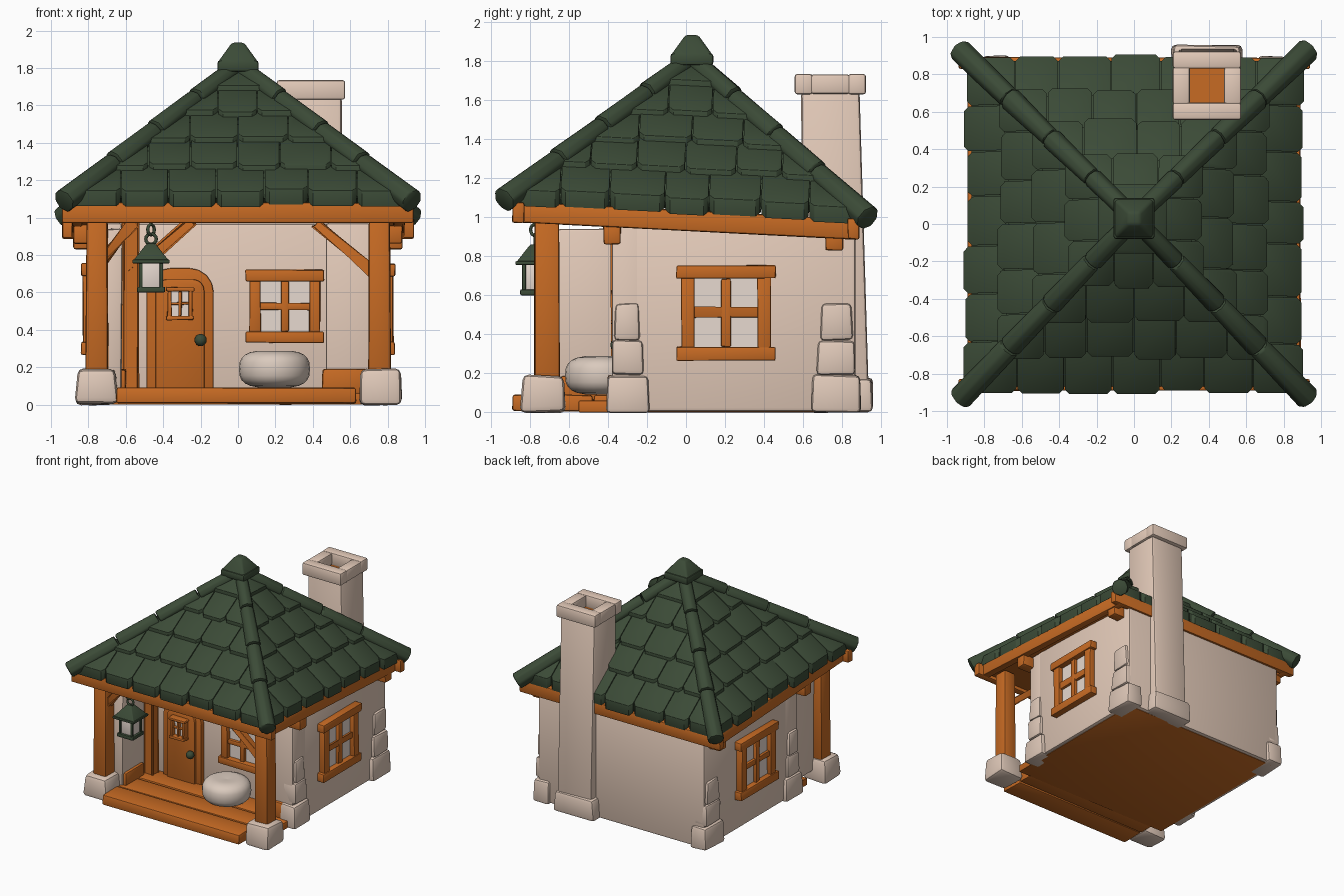
import bpy, bmesh, math, random
from mathutils import Matrix, Vector

random.seed(4)
if "Cube" in bpy.data.objects:
    bpy.data.objects.remove(bpy.data.objects["Cube"])


def material(name, r, g, b):
    m = bpy.data.materials.new(name)
    m.use_nodes = True
    m.diffuse_color = (r, g, b, 1)
    bsdf = next(n for n in m.node_tree.nodes if n.type == 'BSDF_PRINCIPLED')
    bsdf.inputs["Base Color"].default_value = (r, g, b, 1)
    bsdf.inputs["Roughness"].default_value = 0.9
    return m


GREEN = material("roof green", 0.044, 0.07, 0.038)
WOOD = material("orange wood", 0.57, 0.145, 0.017)
PLASTER = material("beige plaster", 0.78, 0.6, 0.49)
STONE = material("pale stone", 0.74, 0.58, 0.48)
PANE = material("window cream", 0.84, 0.73, 0.66)
LINEN = material("cushion linen", 0.7, 0.59, 0.51)


def finish(name, bm, mat, bevel=0.0, jitter=0.0):
    """Turn a bmesh into a softly bevelled object."""
    for v in bm.verts:
        v.co += Vector([random.uniform(-jitter, jitter) for _ in range(3)])
    if bevel:
        bmesh.ops.bevel(bm, geom=bm.edges[:], offset=bevel, segments=2,
                        profile=0.5, affect='EDGES', clamp_overlap=True)
    bmesh.ops.recalc_face_normals(bm, faces=bm.faces[:])
    mesh = bpy.data.meshes.new(name)
    bm.to_mesh(mesh)
    bm.free()
    mesh.materials.append(mat)
    ob = bpy.data.objects.new(name, mesh)
    bpy.context.scene.collection.objects.link(ob)
    bpy.ops.object.select_all(action='DESELECT')
    ob.select_set(True)
    bpy.context.view_layer.objects.active = ob
    bpy.ops.object.shade_smooth_by_angle(angle=math.radians(40))
    return ob


def add_box(bm, x, y, z, frame=Matrix(), taper=1.0):
    """Box from (low, high) ranges; taper scales its top."""
    size = [r[1] - r[0] for r in (x, y, z)]
    mid = [(r[0] + r[1]) / 2 for r in (x, y, z)]
    new = bmesh.ops.create_cube(bm, size=1)["verts"]
    for v in new:
        k = taper if v.co.z > 0 else 1
        v.co = frame @ Vector((mid[0] + v.co.x * size[0] * k,
                               mid[1] + v.co.y * size[1] * k, mid[2] + v.co.z * size[2]))
    return new


def box(name, mat, x, y, z, bevel=0.012, jitter=0.004, frame=Matrix(), taper=1.0):
    bm = bmesh.new()
    add_box(bm, x, y, z, frame, taper)
    return finish(name, bm, mat, bevel, jitter)


def beam(name, a, b, w):
    a, b = Vector(a), Vector(b)
    frame = Matrix.Translation(a) @ (b - a).to_track_quat('Z', 'Y').to_matrix().to_4x4()
    box(name, WOOD, (-w, w), (-w, w), (0, (b - a).length), 0.01, 0.003, frame)


def around(c, h):
    return (c - h, c + h)


# Roof: a square pyramid with its tip a little back, sinking towards the back
APEX_Y, APEX_Z, SLOPE, EAVE = 0.03, 1.8, 0.83, 0.9


def lean(p):
    reach = max(abs(p.x), abs(p.y)) / EAVE
    return Vector((p.x, p.y + APEX_Y * (1 - reach), p.z - 0.05 * p.y))


def roof_point(side, u, d, h):
    return lean(Matrix.Rotation(side * math.pi / 2, 3, 'Z') @ Vector((u, -d, APEX_Z - SLOPE * d + h)))


bm = bmesh.new()
base = [bm.verts.new(roof_point(s, -0.87, 0.87, -0.02)) for s in range(4)]
top = bm.verts.new(roof_point(0, 0, 0, -0.02))
bm.faces.new(base)
for i in range(4):
    bm.faces.new((base[i], base[(i + 1) % 4], top))
finish("roof_core", bm, GREEN)

bm = bmesh.new()
for side in range(4):
    for row in range(5):
        low = EAVE - 0.18 * row
        count = max(1, round(2 * low / 0.26))
        cuts = [-low + 2 * low * i / count for i in range(count + 1)]
        cuts[1:-1] = [c + random.uniform(-0.02, 0.02) for c in cuts[1:-1]]
        for left, right in zip(cuts, cuts[1:]):
            drop = random.uniform(-0.012, 0.012)
            l, r, c = left + 0.003, right - 0.003, 0.024
            outline = [(l, 0.22), (l, c), (l + c, 0), (r - c, 0), (r, c), (r, 0.22)]
            rings = []
            for h in (-0.035, 0.048):
                ring = []
                for u, v in outline:
                    d = max(low + drop - v, 0.01)
                    u = max(-d, min(d, u))
                    lift = h * (1 - 0.7 * v / 0.22) if h > 0 else h
                    ring.append(bm.verts.new(roof_point(side, u, d, lift)))
                rings.append(ring)
            bm.faces.new(rings[1])
            bm.faces.new(rings[0][::-1])
            for i in range(6):
                j = (i + 1) % 6
                bm.faces.new((rings[0][i], rings[0][j], rings[1][j], rings[1][i]))
bmesh.ops.remove_doubles(bm, verts=bm.verts[:], dist=0.0005)
finish("roof_tiles", bm, GREEN, 0.014)

# Overlapping ridge tiles down the four hips
bm = bmesh.new()
for side in range(4):
    for i in range(4):
        start, end = 0.22 * i + 0.01, (0.22 * (i + 1) if i < 3 else 0.93)
        a = roof_point(side, -start, start, 0.012)
        b = roof_point(side, -end, end, 0.016)
        frame = Matrix.Translation((a + b) / 2) @ (b - a).to_track_quat('Z', 'Y').to_matrix().to_4x4()
        bmesh.ops.create_cone(bm, cap_ends=True, segments=8, radius1=0.05 + 0.003 * i,
                              radius2=0.056 + 0.004 * i, depth=(b - a).length + 0.01, matrix=frame)
finish("hip_ridges", bm, GREEN, 0.012, 0.003)
bm = bmesh.new()
add_box(bm, around(0, 0.11), around(APEX_Y, 0.11), (1.78, 1.84))
add_box(bm, around(0, 0.108), around(APEX_Y, 0.108), (1.83, 1.935), taper=0.3)
finish("roof_cap", bm, GREEN, 0.014)

# Eave beams and soffit
bm = bmesh.new()
add_box(bm, around(0, 0.84), around(0, 0.84), (0.96, 1.02))
for s in (-1, 1):
    add_box(bm, around(0, 0.94), around(s * 0.86, 0.03), (0.93, 1.035))
    add_box(bm, around(s * 0.86, 0.03), around(0, 0.88), (0.93, 1.035))
for v in bm.verts:
    v.co.z -= 0.05 * v.co.y
finish("eave_beams", bm, WOOD, 0.01, 0.003)
for s, side in ((-1, "right"), (1, "left")):
    for y, z, end in ((-0.38, 0.86, "front"), (0.76, 0.83, "back")):
        box(f"{side}_{end}_rafter_stub", WOOD, around(s * 0.8, 0.08), around(y, 0.045), (z, z + 0.1))

# Walls, with the recessed entrance between two forward pieces
box("house_walls", PLASTER, around(0, 0.78), (-0.27, 0.87), (0.004, 0.97), 0.02, 0)
box("left_front_wall", PLASTER, (0.47, 0.78), (-0.38, -0.2), (0.004, 0.97), 0.015, 0)
box("right_front_wall", PLASTER, (-0.78, -0.62), (-0.38, -0.2), (0.004, 0.97), 0.015, 0)
box("porch_side_wall", PLASTER, (-0.74, -0.62), (-0.66, -0.3), (0.08, 0.94), 0.015)

# Corner stones
for s, side in ((-1, "right"), (1, "left")):
    for y, n, end in ((-0.3, 0, "front"), (0.77, 0.02, "back")):
        z = 0
        for i, (w, h) in enumerate(((0.11, 0.19), (0.08, 0.18), (0.065, 0.19))):
            box(f"{side}_{end}_corner_stone_{i}", STONE, around(s * 0.74, w * 0.3 + 0.043),
                around(y, w + n), (z, z + h), 0.022, 0.006, taper=0.94)
            z += h

# Porch floor, posts and braces
box("house_floor", WOOD, around(0, 0.75), (-0.55, 0.84), (0, 0.06), 0.005, 0)
for i in range(3):
    y = -0.89 + 0.21 * i
    box(f"porch_plank_{i}", WOOD, around(-0.01, 0.64), (y, y + 0.205), (0.005, 0.09), 0.012)
for s, side in ((-1, "right"), (1, "left")):
    box(f"{side}_post_base", STONE, around(s * 0.76, 0.115), (-0.85, -0.62), (0, 0.19), 0.03, 0.008, taper=0.9)
    box(f"{side}_post", WOOD, around(s * 0.755, 0.06), (-0.78, -0.65), (0.17, 0.98), 0.015, taper=0.95)
box("left_skirting", WOOD, (0.45, 0.69), (-0.4, -0.3), (0.06, 0.19))
box("right_skirting", WOOD, (-0.68, -0.6), (-0.64, -0.4), (0.06, 0.19))
beam("right_brace", (-0.73, -0.72, 0.77), (-0.56, -0.72, 0.97), 0.025)
beam("left_brace", (0.74, -0.72, 0.69), (0.42, -0.72, 0.97), 0.025)
beam("entrance_post", (-0.575, -0.34, 0.06), (-0.575, -0.34, 0.97), 0.035)
beam("entrance_brace", (-0.56, -0.34, 0.7), (-0.25, -0.34, 0.98), 0.025)


# Windows, built facing the front and then turned
def window(name, place, turn, w, h, bar):
    frame = Matrix.Translation(place) @ Matrix.Rotation(turn, 4, 'Z')
    box(name + "_panes", PANE, around(0, w - bar), (-0.012, 0.02), around(0, h - bar), 0, 0, frame)
    bm = bmesh.new()
    for s in (-1, 1):
        add_box(bm, around(0, w), (-0.06, 0.02), around(s * (h - bar / 2), bar / 2), frame)
        add_box(bm, around(s * (w - bar * 0.85), bar / 2), (-0.05, 0.02), around(0, h - bar / 2), frame)
    add_box(bm, around(0, bar * 0.35), (-0.04, 0.02), around(0, h - bar), frame)
    add_box(bm, around(0, w - bar), (-0.035, 0.02), around(0, bar * 0.32), frame)
    finish(name + "_frame", bm, WOOD, 0.008, 0.003)


window("front_window", (0.25, -0.27, 0.525), 0, 0.21, 0.195, 0.06)
window("left_window", (0.78, 0.205, 0.51), math.pi / 2, 0.255, 0.245, 0.07)
window("right_window", (-0.78, 0.205, 0.51), -math.pi / 2, 0.255, 0.245, 0.07)


# Door with rounded top
def arch(name, half, height, y, mat, corner):
    bm = bmesh.new()
    pts = [(-half, 0.08), (half, 0.08)]
    for s, start in ((1, 0), (-1, math.pi / 2)):
        for i in range(5):
            t = start + i * math.pi / 8
            pts.append((half - corner + corner * math.cos(t) if s > 0 else corner - half + corner * math.cos(t),
                        height - corner + corner * math.sin(t)))
    face = bm.faces.new([bm.verts.new((-0.31 + x, y, z)) for x, z in pts])
    out = bmesh.ops.extrude_face_region(bm, geom=[face])["geom"]
    for v in out:
        if isinstance(v, bmesh.types.BMVert):
            v.co.y = -0.25
    finish(name, bm, mat, 0.008)


arch("door_frame", 0.18, 0.73, -0.305, WOOD, 0.13)
arch("door_leaf", 0.13, 0.67, -0.325, WOOD, 0.06)
window("door_window", (-0.31, -0.325, 0.54), 0, 0.075, 0.088, 0.022)
bm = bmesh.new()
bmesh.ops.create_uvsphere(bm, u_segments=12, v_segments=8, radius=0.033,
                          matrix=Matrix.Translation((-0.2, -0.355, 0.345)))
finish("door_knob", bm, GREEN)

# Plump round cushion, turned from a profile
bm = bmesh.new()
rings = []
for i in range(13):
    t = -math.pi / 2 + math.pi * i / 12
    r = 0.19 * abs(math.cos(t)) ** 0.55 if 0 < i < 12 else 0.01
    z = 0.19 + 0.1 * math.copysign(abs(math.sin(t)) ** 0.75, t) - (0.015 if i == 12 else 0)
    rings.append([bm.verts.new((0.195 + r * math.cos(a), -0.43 + r * math.sin(a), z))
                  for a in (k * math.tau / 24 for k in range(24))])
for lo, hi in zip(rings, rings[1:]):
    for k in range(24):
        bm.faces.new((lo[k], lo[k - 1], hi[k - 1], hi[k]))
bm.faces.new(rings[0])
bm.faces.new(rings[-1])
finish("porch_cushion", bm, LINEN)

# Hanging lantern
LX, LY = -0.465, -0.775
box("lantern_glass", PANE, around(LX, 0.055), around(LY, 0.055), (0.62, 0.77), 0.004, 0)
bm = bmesh.new()
add_box(bm, around(LX, 0.075), around(LY, 0.075), (0.6, 0.63))
add_box(bm, around(LX, 0.1), around(LY, 0.1), (0.755, 0.775))
add_box(bm, around(LX, 0.095), around(LY, 0.095), (0.77, 0.86), taper=0.25)
for sx in (-1, 1):
    for sy in (-1, 1):
        add_box(bm, around(LX + sx * 0.055, 0.01), around(LY + sy * 0.055, 0.01), (0.62, 0.77))
finish("lantern_frame", bm, GREEN, 0.006)
for i, z in enumerate((0.885, 0.935)):
    bpy.ops.mesh.primitive_torus_add(major_segments=14, minor_segments=6, major_radius=0.028, minor_radius=0.009,
                                     location=(LX, LY, z), rotation=(math.pi / 2, 0, i * 0.9))
    bpy.context.object.name = f"lantern_ring_{i}"
    bpy.context.object.data.materials.append(GREEN)
    bpy.ops.object.shade_smooth()

# Chimney, leaning gently inward, with a sunken flue
bm = bmesh.new()
for v in add_box(bm, (0.235, 0.555), (0.6, 0.94), (0.004, 1.645)):
    if v.co.z > 1:
        v.co.y -= 0.05 if v.co.y > 0.8 else 0.01
bmesh.ops.bevel(bm, geom=bm.edges[:], offset=0.02, segments=2, profile=0.5, affect='EDGES')
mouth = max(bm.faces, key=lambda f: f.calc_center_median().z)
bmesh.ops.inset_region(bm, faces=[mouth], thickness=0.04)
hole = bmesh.ops.extrude_discrete_faces(bm, faces=[mouth])["faces"][0]
for v in hole.verts:
    v.co.z -= 0.3
for f in [hole] + [g for e in hole.edges for g in e.link_faces]:
    f.material_index = 1
finish("chimney_shaft", bm, PLASTER).data.materials.append(WOOD)
box("chimney_foot", STONE, (0.2, 0.58), (0.8, 0.96), (0, 0.175), 0.025, 0.006, taper=0.95)
bm = bmesh.new()
for s in (-1, 1):
    add_box(bm, around(0.39, 0.183), around(0.74 + s * 0.137, 0.046), (1.63, 1.735))
    add_box(bm, around(0.39 + s * 0.137, 0.046), around(0.74, 0.1), (1.632, 1.733))
finish("chimney_cap", bm, PLASTER, 0.014)
